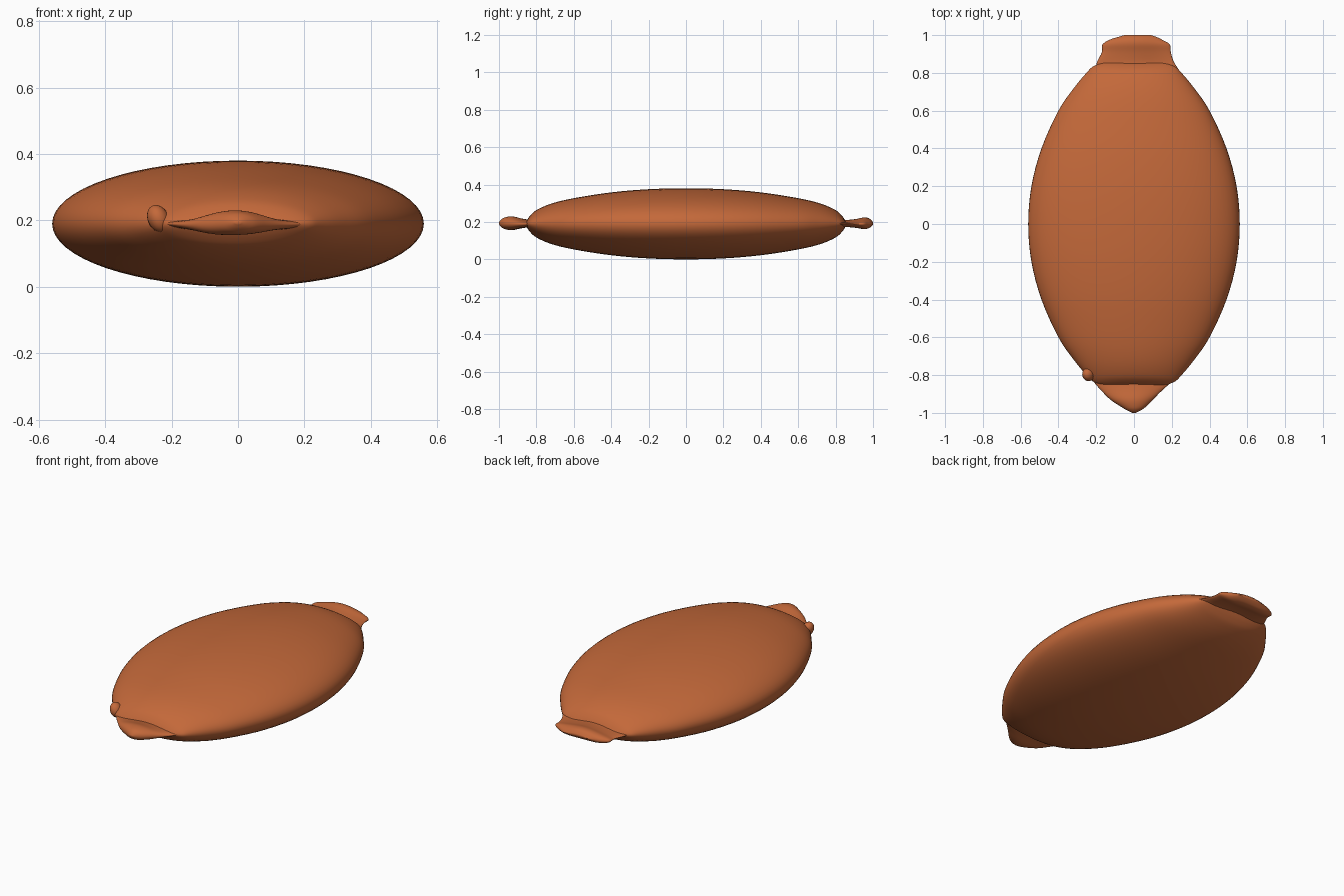
import bpy, bmesh, math

if "Cube" in bpy.data.objects:
    bpy.data.objects.remove(bpy.data.objects["Cube"])

MID = 0.19      # height of the seam plane
mat = bpy.data.materials.new("burnt orange")
mat.diffuse_color = (0.55, 0.14, 0.042, 1)
mat.use_nodes = True
mat.node_tree.nodes["Principled BSDF"].inputs["Base Color"].default_value = mat.diffuse_color


def smooth_rows(rows, steps):
    """Catmull-Rom interpolation of the section rows."""
    out = []
    for i in range(len(rows) - 1):
        p0, p1 = rows[max(i - 1, 0)], rows[i]
        p2, p3 = rows[i + 1], rows[min(i + 2, len(rows) - 1)]
        for s in range(steps):
            t = s / steps
            out.append([0.5 * (2 * b + (c - a) * t + (2 * a - 5 * b + 4 * c - d) * t * t
                               + (3 * b - a - 3 * c + d) * t ** 3)
                        for a, b, c, d in zip(p0, p1, p2, p3)])
    return out + [list(rows[-1])]


def loft(name, rows, sides=48, steps=4, dip=0.0):
    """Elliptical sections along y; row = (y, left x, right x, half height)."""
    bm = bmesh.new()
    rings = []
    for y, xl, xr, h in smooth_rows(rows, steps):
        ring = []
        for k in range(sides):
            a = 2 * math.pi * k / sides
            x = (xl + xr) / 2 + (xr - xl) / 2 * math.cos(a)
            z = MID + h * math.sin(a) + dip * math.cos(x * 22)
            ring.append(bm.verts.new((x, y, z)))
        rings.append(ring)
    for r0, r1 in zip(rings, rings[1:]):
        for k in range(sides):
            n = (k + 1) % sides
            bm.faces.new((r0[k], r0[n], r1[n], r1[k]))
    bm.faces.new(rings[0])
    bm.faces.new(rings[-1])
    bmesh.ops.recalc_face_normals(bm, faces=bm.faces)
    for f in bm.faces:
        f.smooth = True
    me = bpy.data.meshes.new(name)
    bm.to_mesh(me)
    bm.free()
    me.materials.append(mat)
    ob = bpy.data.objects.new(name, me)
    bpy.context.collection.objects.link(ob)
    return ob


# Puffed pillow body, symmetric front to back: (y, half width, half height)
half = [(0, 0.56, 0.19), (0.2, 0.543, 0.185), (0.4, 0.49, 0.168), (0.6, 0.4, 0.137),
        (0.72, 0.318, 0.108), (0.8, 0.252, 0.073), (0.835, 0.215, 0.042), (0.855, 0.16, 0.012)]
full = [(-y, w, h) for y, w, h in half[:0:-1]] + half
loft("body", [(y, -w, w, h) for y, w, h in full], sides=64)

# Pinched flap at the front, pointed
loft("front_flap", [(-0.74, -0.26, 0.27, 0.02), (-0.79, -0.25, 0.245, 0.025),
                    (-0.84, -0.21, 0.195, 0.02), (-0.88, -0.175, 0.15, 0.026),
                    (-0.93, -0.125, 0.1, 0.037), (-0.97, -0.065, 0.06, 0.031),
                    (-0.99, -0.03, 0.03, 0.018), (-1.0, -0.008, 0.008, 0.004)], dip=0.003)

# Pinched flap at the back, squared off
loft("back_flap", [(0.76, -0.27, 0.275, 0.02), (0.82, -0.21, 0.235, 0.02),
                   (0.86, -0.195, 0.21, 0.017), (0.91, -0.17, 0.195, 0.022),
                   (0.95, -0.167, 0.19, 0.03), (0.975, -0.13, 0.15, 0.027),
                   (0.99, -0.085, 0.12, 0.017), (1.0, -0.05, 0.09, 0.005)], dip=0.004)

# Small folded bead on the front left corner
bpy.ops.mesh.primitive_uv_sphere_add(segments=20, ring_count=12, radius=1,
                                     location=(-0.24, -0.795, 0.205))
bead = bpy.context.object
bead.name = "corner_bead"
bead.scale = (0.032, 0.037, 0.043)
bead.rotation_euler = (0, math.radians(-25), 0)
bead.data.materials.append(mat)
bpy.ops.object.shade_smooth()
